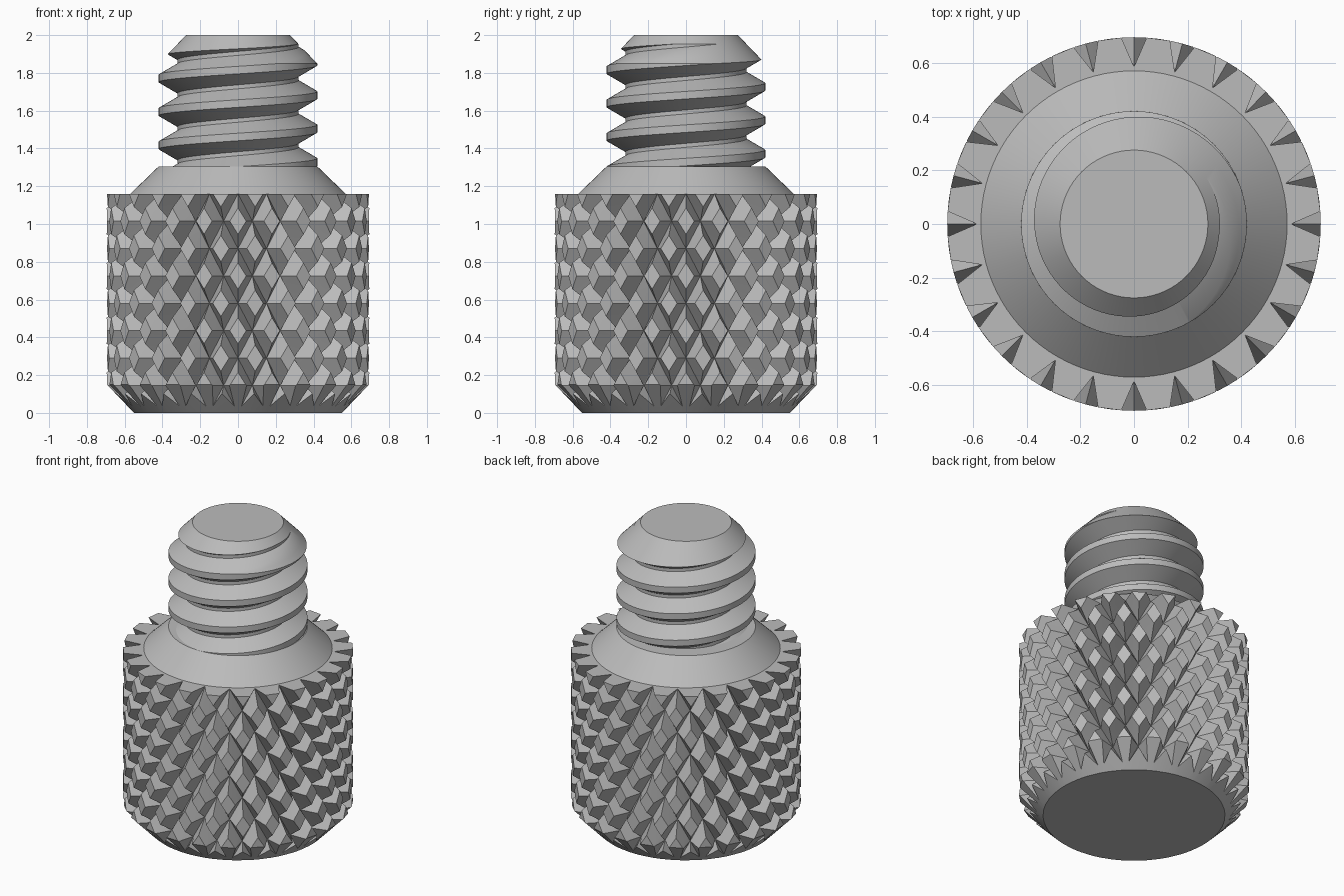
import bpy, bmesh, math
from mathutils import Vector

cube = bpy.data.objects.get("Cube")
if cube:
    bpy.data.objects.remove(cube)

steel = bpy.data.materials.new("plain grey steel")
GREY = (0.5, 0.5, 0.5, 1)
steel.diffuse_color = GREY
steel.use_nodes = True
steel.node_tree.nodes["Principled BSDF"].inputs["Base Color"].default_value = GREY


def finish(obj):
    obj.data.materials.append(steel)
    bpy.ops.object.select_all(action='DESELECT')
    obj.select_set(True)
    bpy.context.view_layer.objects.active = obj
    bpy.ops.object.shade_smooth_by_angle(angle=math.radians(25))


def wrap(name, faces, cone_r, cone_slope, z_cone, low, high):
    """Faces are (angle, z, radius) points: chamfer, trim, then roll into a solid."""
    bm = bmesh.new()
    for pts in faces:
        bm.faces.new([bm.verts.new(p) for p in pts])
    bmesh.ops.remove_doubles(bm, verts=bm.verts, dist=1e-5)

    def cut(co, no, clear):
        bmesh.ops.bisect_plane(bm, geom=bm.verts[:] + bm.edges[:] + bm.faces[:],
                               plane_co=co, plane_no=no, clear_outer=clear, dist=1e-6)
    # split along the chamfer cone and press everything outside onto it
    cut((0, z_cone, cone_r), (0, -cone_slope, 1), False)
    for v in bm.verts:
        v.co.z = min(v.co.z, cone_r + cone_slope * (v.co.y - z_cone))
    cut((0, low, 0), (0, -1, 0), True)
    cut((0, high, 0), (0, 1, 0), True)
    for v in bm.verts:
        a, z, r = v.co
        v.co = Vector((r * math.cos(a), r * math.sin(a), z))
    bmesh.ops.remove_doubles(bm, verts=bm.verts, dist=1e-5)
    bmesh.ops.holes_fill(bm, edges=[e for e in bm.edges if e.is_boundary], sides=0)
    bmesh.ops.recalc_face_normals(bm, faces=bm.faces)
    mesh = bpy.data.meshes.new(name)
    bm.to_mesh(mesh)
    bm.free()
    obj = bpy.data.objects.new(name, mesh)
    bpy.context.collection.objects.link(obj)
    finish(obj)


# Knurled grip: one diamond tile per crossing of two sets of V grooves
TOP, RADIUS, DEPTH, GROOVES = 1.16, 0.695, 0.11, 24
W = 0.26                       # half groove width as a share of the spacing
ROW = TOP / 8                  # half the height of a tile
steps = [0, W, 1 - W, 1]


def knurl_point(i, j, p, q):
    a, b = steps[p], steps[q]
    edge = p in (0, 3) or q in (0, 3)
    return ((i + a + j + b) * math.pi / GROOVES, TOP + (i + a - j - b) * ROW,
            RADIUS - (DEPTH if edge else 0))


tiles = []
for m in range(2 * GROOVES):
    for n in range(-8, 1):
        if (m + n) % 2:
            continue
        i, j = (m + n) // 2, (m - n) // 2
        for p in range(3):
            for q in range(3):
                c = [knurl_point(i, j, *k) for k in
                     ((p, q), (p + 1, q), (p + 1, q + 1), (p, q + 1))]
                if p == 1 or q == 1:
                    tiles.append(c)
                elif p == q:
                    tiles += [(c[0], c[1], c[2]), (c[0], c[2], c[3])]
                else:
                    tiles += [(c[0], c[1], c[3]), (c[1], c[2], c[3])]
wrap("knurled_grip", tiles, 0.55, 0.967, 0, 0, TOP)

# Tapered shoulder between grip and thread
bpy.ops.mesh.primitive_cone_add(vertices=96, radius1=0.57, radius2=0.42, depth=0.145,
                                location=(0, 0, TOP + 0.0725))
shoulder = bpy.context.object
shoulder.name = "shoulder"
finish(shoulder)

# Right-hand screw thread with a chamfered tip
PITCH, SEGMENTS, CREST_Z = 0.177, 72, 1.505
CREST, ROOT = 0.42, 0.32
profile = [(-0.078, ROOT), (-0.02, CREST), (0.02, CREST), (0.078, ROOT),
           (PITCH - 0.078, ROOT)]
thread = []
for s in range(SEGMENTS):
    for turn in range(-4, 5):
        for (z0, r0), (z1, r1) in zip(profile, profile[1:]):
            quad = []
            for seg, dz, r in ((s, z0, r0), (s + 1, z0, r0), (s + 1, z1, r1), (s, z1, r1)):
                t = seg / SEGMENTS
                quad.append((t * math.tau, CREST_Z + PITCH * (t + turn) + dz, r))
            thread.append(quad)
wrap("screw_thread", thread, 0.275, -0.96, 2, 1.301, 2)
